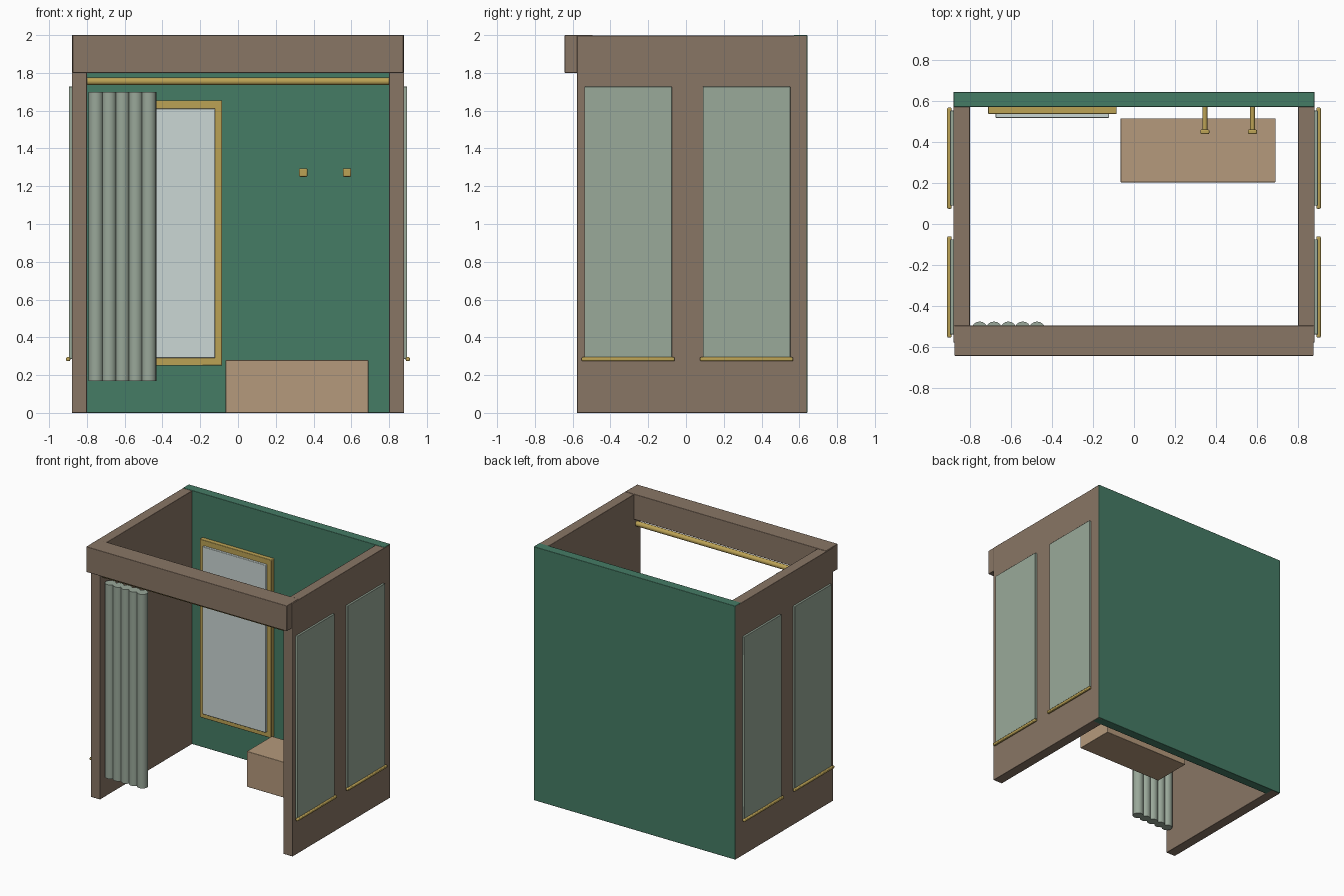
import bpy
from math import pi

if "Cube" in bpy.data.objects:
    bpy.data.objects.remove(bpy.data.objects["Cube"])


def material(name, rgb):
    m = bpy.data.materials.new(name)
    m.diffuse_color = (*rgb, 1)
    m.use_nodes = True
    m.node_tree.nodes["Principled BSDF"].inputs["Base Color"].default_value = m.diffuse_color
    return m


wood = material("wood", (0.25, 0.18, 0.13))
green = material("green_paint", (0.06, 0.20, 0.13))
brass = material("brass", (0.50, 0.36, 0.09))
fabric = material("fabric", (0.32, 0.39, 0.32))
glass = material("tinted_glass", (0.32, 0.40, 0.32))
silver = material("mirror_silver", (0.60, 0.68, 0.66))
bench_wood = material("bench_wood", (0.46, 0.32, 0.20))


def finish(name, mat, bevel):
    o = bpy.context.object
    o.name = name
    o.data.materials.append(mat)
    bpy.ops.object.transform_apply(location=False, rotation=True, scale=True)
    if bevel:
        b = o.modifiers.new("soft_edges", 'BEVEL')
        b.width, b.segments = bevel, 2
    bpy.ops.object.shade_smooth_by_angle()
    return o


def box(name, mat, x, y, z, bevel=0.003):
    """Box from (min, max) ranges."""
    r = (x, y, z)
    bpy.ops.mesh.primitive_cube_add(size=1, location=[(a + b) / 2 for a, b in r])
    bpy.context.object.scale = [abs(b - a) for a, b in r]
    return finish(name, mat, bevel)


def rod(name, mat, loc, radius, length, rot=(0, 0, 0), sides=16):
    bpy.ops.mesh.primitive_cylinder_add(vertices=sides, radius=radius, depth=length,
                                        location=loc, rotation=rot)
    return finish(name, mat, 0)


# booth shell: back panel, side walls and front header
box("back_panel", green, (-0.879, 0.879), (0.57, 0.643), (0, 2.0))
for side, s in (("left", -1), ("right", 1)):
    box(f"{side}_wall", wood, (s * 0.80, s * 0.88), (-0.577, 0.64), (0, 1.997))
    # outside window panes, each with a brass sill
    for part, y0 in (("front", -0.538), ("rear", 0.089)):
        box(f"{side}_{part}_window", glass, (s * 0.878, s * 0.896),
            (y0, y0 + 0.463), (0.285, 1.727))
        box(f"{side}_{part}_sill", brass, (s * 0.888, s * 0.910),
            (y0 - 0.015, y0 + 0.478), (0.274, 0.295), 0.006)
box("front_header", wood, (-0.875, 0.875), (-0.642, -0.495), (1.80, 2.0))

# curtain rail and gathered curtain
rod("curtain_rail", brass, (0, -0.53, 1.755), 0.02, 1.6, (0, pi / 2, 0))
for i in range(5):
    rod(f"curtain_fold_{i + 1}", fabric, (-0.752 + 0.07 * i, -0.515, 0.935), 0.04, 1.53)

# wall mirror
box("mirror_frame", brass, (-0.71, -0.085), (0.535, 0.575), (0.25, 1.655), 0.004)
box("mirror_glass", silver, (-0.675, -0.122), (0.517, 0.54), (0.29, 1.612), 0.004)

# bench
box("bench", bench_wood, (-0.065, 0.69), (0.203, 0.515), (0, 0.28))

# coat hooks
for i, x in enumerate((0.345, 0.577)):
    rod(f"hook_peg_{i + 1}", brass, (x, 0.51, 1.273), 0.012, 0.13, (pi / 2, 0, 0))
    box(f"hook_knob_{i + 1}", brass, (x - 0.022, x + 0.022), (0.438, 0.46),
        (1.25, 1.295), 0.006)
